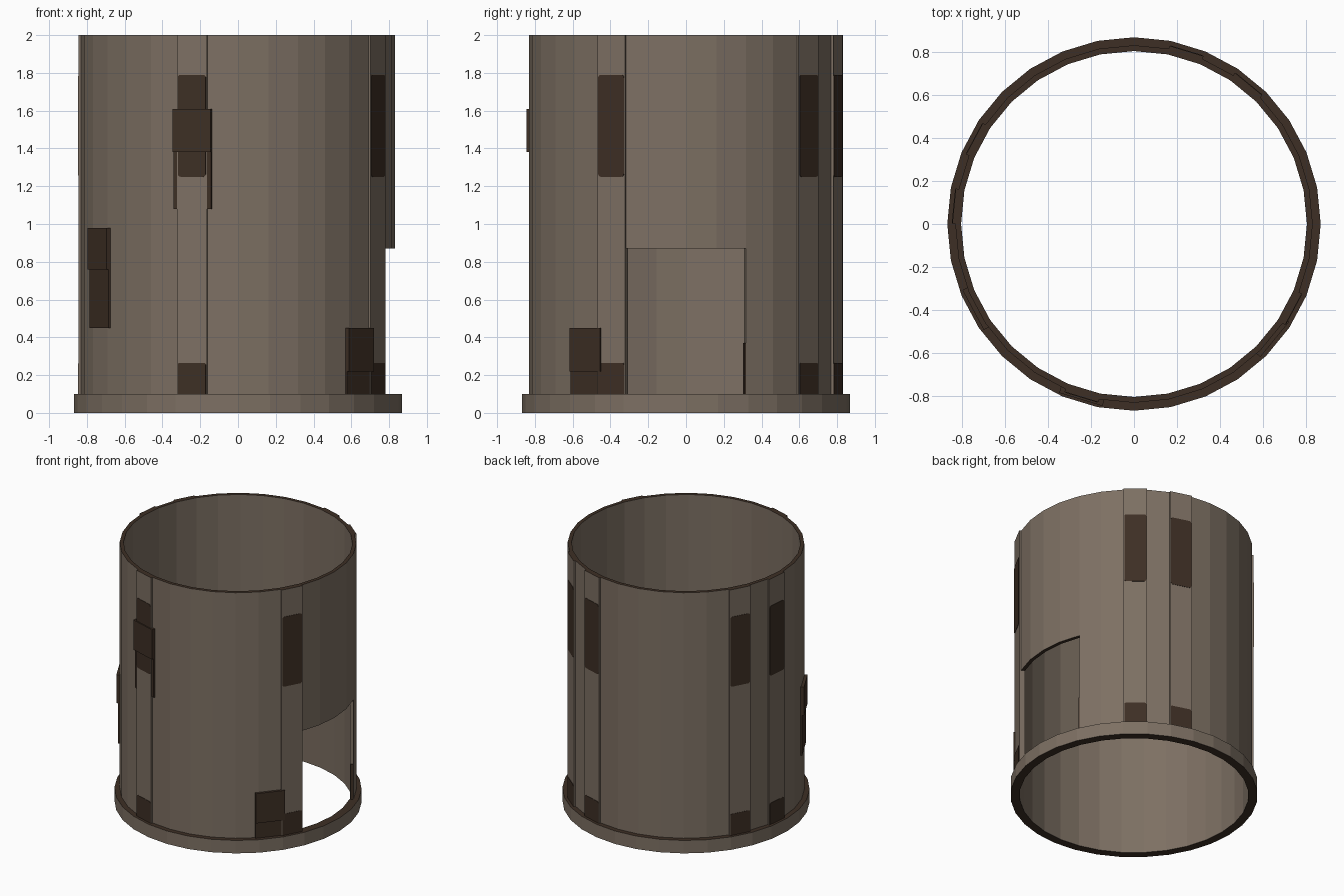
import bpy, bmesh, math
from mathutils import Vector

if "Cube" in bpy.data.objects:
    bpy.data.objects.remove(bpy.data.objects["Cube"])

N = 32
STEP = 2 * math.pi / N


def material(name, rgb):
    m = bpy.data.materials.new(name)
    m.diffuse_color = (*rgb, 1)
    m.use_nodes = True
    m.node_tree.nodes["Principled BSDF"].inputs["Base Color"].default_value = m.diffuse_color
    return m


TAN = material("weathered tan", (0.205, 0.162, 0.125))
DARK = material("dark brown", (0.047, 0.028, 0.018))


def finish(name, bm, mats):
    mesh = bpy.data.meshes.new(name)
    bm.to_mesh(mesh)
    bm.free()
    for m in mats:
        mesh.materials.append(m)
    ob = bpy.data.objects.new(name, mesh)
    bpy.context.collection.objects.link(ob)
    return ob


def arc_wall(name, first, count, r_in, r_out, z0, z1, ends=True):
    """Faceted curved wall; horizontal faces are dark, upright ones tan."""
    bm = bmesh.new()
    closed = count == N
    rings = []
    for i in range(count if closed else count + 1):
        a = (first + i) * STEP
        c, s = math.cos(a), math.sin(a)
        rings.append([bm.verts.new((r * c, r * s, z)) for r, z in
                      ((r_in, z0), (r_out, z0), (r_out, z1), (r_in, z1))])
    for i in range(count):
        p, q = rings[i], rings[(i + 1) % len(rings)]
        for k in range(4):
            j = (k + 1) % 4
            f = bm.faces.new((p[k], q[k], q[j], p[j]))
            f.material_index = 1 if k in (0, 2) else 0
    if ends and not closed:
        bm.faces.new(rings[0])
        bm.faces.new(rings[-1][::-1])
    bmesh.ops.recalc_face_normals(bm, faces=bm.faces[:])
    # make sure the outermost faces point outward
    f = max(bm.faces, key=lambda f: f.calc_center_median().xy.length)
    c = f.calc_center_median()
    if f.normal.dot(Vector((c.x, c.y, 0))) < 0:
        bmesh.ops.reverse_faces(bm, faces=bm.faces[:])
    return finish(name, bm, [TAN, DARK])


def plate(name, az, d0, d1, width, z0, z1, corner=0.0):
    """Flat dark plate facing azimuth az, from distance d0 to d1."""
    n = Vector((math.cos(az), math.sin(az), 0))
    t = Vector((-n.y, n.x, 0))
    w, h, zc = width / 2 - corner, (z1 - z0) / 2 - corner, (z0 + z1) / 2
    pts = []
    for q, (sx, sz) in enumerate(((1, 1), (-1, 1), (-1, -1), (1, -1))):
        for k in range(4 if corner else 1):
            a = math.pi / 2 * (q + k / 3)
            pts.append((sx * w + corner * math.cos(a),
                        zc + sz * h + corner * math.sin(a)))
    bm = bmesh.new()
    lo = [bm.verts.new(n * d0 + t * u + Vector((0, 0, z))) for u, z in pts]
    hi = [bm.verts.new(n * d1 + t * u + Vector((0, 0, z))) for u, z in pts]
    bm.faces.new(lo[::-1])
    bm.faces.new(hi)
    for i in range(len(pts)):
        j = (i + 1) % len(pts)
        bm.faces.new((lo[i], lo[j], hi[j], hi[i]))
    bmesh.ops.recalc_face_normals(bm, faces=bm.faces[:])
    return finish(name, bm, [DARK])


# main tube with a doorway on the right side
arc_wall("tube_wall", 2, 28, 0.803, 0.83, 0.1, 2.0)
arc_wall("doorway_lintel", 30, 4, 0.803, 0.83, 0.87, 2.0, ends=False)
# base flange
arc_wall("base_flange", 0, N, 0.803, 0.867, 0.0, 0.1)

# raised vertical strips, each with a tall upper panel and a short lower one
for n, i in enumerate((4, 6, 13, 15, 22, 29), 1):
    arc_wall(f"strip_{n}", i, 1, 0.82, 0.844, 0.1, 2.0)
    az = (i + 0.5) * STEP
    plate(f"upper_panel_{n}", az, 0.836, 0.8425, 0.154, 1.25, 1.79, 0.015)
    plate(f"lower_panel_{n}", az, 0.836, 0.8425, 0.154, 0.09, 0.265, 0.01)

# small wall boxes: thick upper part, thinner lower part
for n, (i, z0, z1, z2, d) in enumerate(((18, 0.45, 0.76, 0.98, 0.847),
                                        (22, 1.08, 1.38, 1.61, 0.851),
                                        (28, 0.05, 0.22, 0.45, 0.845)), 1):
    az = (i + 0.5) * STEP
    plate(f"box_top_{n}", az, 0.815, d, 0.21, z1, z2)
    plate(f"box_base_{n}", az, 0.815, 0.834, 0.21, z0, z1)

# dark insert on the far doorway edge
plate("doorway_edge_insert", 2.5 * STEP, 0.806, 0.823, 0.18, 0.1, 0.37)
